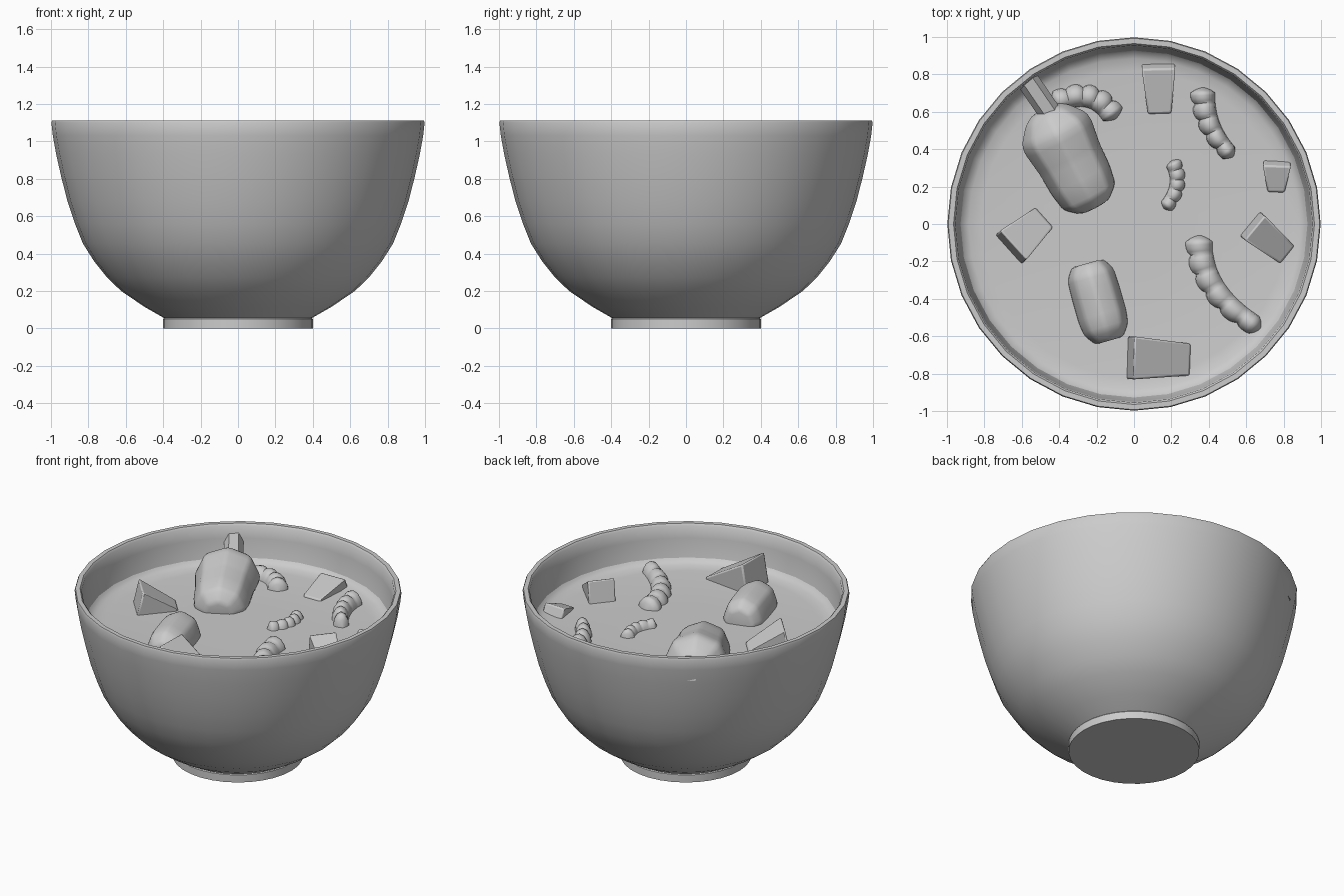
import bpy, bmesh
from math import sin, cos, pi, radians
from mathutils import Vector, Matrix

if "Cube" in bpy.data.objects:
    bpy.data.objects.remove(bpy.data.objects["Cube"])

SOUP = 0.86


def finish(bm, name, angle=35):
    bmesh.ops.recalc_face_normals(bm, faces=bm.faces)
    me = bpy.data.meshes.new(name)
    bm.to_mesh(me)
    bm.free()
    ob = bpy.data.objects.new(name, me)
    bpy.context.collection.objects.link(ob)
    bpy.ops.object.select_all(action='DESELECT')
    ob.select_set(True)
    bpy.context.view_layer.objects.active = ob
    bpy.ops.object.shade_smooth_by_angle(angle=radians(angle))
    return ob


def skin(bm, rings, caps=True):
    n = len(rings[0])
    for a, b in zip(rings, rings[1:]):
        for i in range(n):
            bm.faces.new((a[i], a[(i + 1) % n], b[(i + 1) % n], b[i]))
    if caps:
        bm.faces.new(rings[0])
        bm.faces.new(rings[-1])


def lathe(name, profile, n=32, caps=True, matrix=None, squash=1.0, angle=35):
    bm = bmesh.new()
    rings = [[bm.verts.new((r * cos(2 * pi * i / n), r * squash * sin(2 * pi * i / n), z))
              for i in range(n)] for r, z in profile]
    skin(bm, rings, caps)
    if matrix:
        bm.transform(matrix)
    return finish(bm, name, angle)


def along(a, b):
    """Matrix taking local z onto the line a-b, local x horizontal."""
    a, b = Vector(a), Vector(b)
    w = (b - a).normalized()
    u = w.cross(Vector((0, 0, 1))).normalized()
    m = Matrix((u, w.cross(u), w)).transposed().to_4x4()
    return Matrix.Translation(a) @ m


# Bowl: foot, curved outside, rounded rim, inside wall
lathe("bowl", [(.40, 0), (.40, .05), (.395, .055), (.50, .115), (.625, .20), (.70, .272),
               (.77, .36), (.83, .455), (.872, .56), (.912, .68), (.945, .81), (.972, .93),
               (.99, 1.03), (.998, 1.10), (.993, 1.112), (.965, 1.112), (.955, 1.10),
               (.948, 1.02), (.935, .93), (.905, .80), (.83, .56), (.72, .36), (.50, .18), (.3, .12)])

# Soup surface with a raised edge
lathe("soup", [(.938, .915), (.92, .885), (.885, .868), (.82, SOUP), (.3, SOUP)], caps=False, angle=60)
bm = bmesh.new()
bmesh.ops.create_circle(bm, cap_ends=True, segments=32, radius=.3, matrix=Matrix.Translation((0, 0, SOUP)))
finish(bm, "soup_middle")


# Meat chunks: rounded eight-sided bodies
def meat(name, a, b, profile, squash):
    ob = lathe(name, profile, 8, True, along(a, b), squash, 60)
    bev = ob.modifiers.new("soften", 'BEVEL')
    bev.width, bev.segments, bev.limit_method = .02, 2, 'NONE'


meat("drumstick_meat", (-.215, .10, .86), (-.475, .60, .93),
     [(.09, -.01), (.16, .05), (.178, .15), (.185, .28), (.205, .42), (.195, .47), (.13, .55), (.08, .58)], .95)
lathe("drumstick_bone", [(.06, 0), (.06, .34)], 6, True,
      along((-.385, .50, .94), (-.57, .77, 1.0)), 1.0, 30)
meat("small_meat", (-.25, -.21, .865), (-.13, -.63, .865),
     [(.09, 0), (.13, .06), (.135, .15), (.135, .30), (.125, .37), (.08, .43)], 1.15)


# Vegetable wedges: tall end sloping down to the soup
def wedge(name, hi, lo, w_hi, w_lo, top):
    hi, lo = Vector(hi), Vector(lo)
    d = (lo - hi).normalized()
    s = Vector((-d.y, d.x))
    bm = bmesh.new()
    for p, w, z in ((hi, w_hi, SOUP - .03), (hi + d * .04, w_hi, top),
                    (lo, w_lo, SOUP + .01), (lo, w_lo, SOUP - .03)):
        for k in (-.5, .5):
            q = p + s * w * k
            bm.verts.new((q.x, q.y, z))
    bmesh.ops.convex_hull(bm, input=bm.verts)
    bmesh.ops.dissolve_limit(bm, angle_limit=.02, verts=bm.verts, edges=bm.edges)
    ob = finish(bm, name, 40)
    bev = ob.modifiers.new("soften", 'BEVEL')
    bev.width, bev.segments = .01, 2


wedge("wedge_front", (-.04, -.715), (.30, -.725), .23, .17, 1.05)
wedge("wedge_left", (-.675, -.14), (-.48, .035), .21, .14, 1.01)
wedge("wedge_right", (.615, .005), (.82, -.165), .17, .12, 1.0)
wedge("wedge_back", (.13, .87), (.137, .59), .18, .125, .925)
wedge("wedge_small", (.765, .35), (.76, .17), .15, .09, .92)


# Wavy slices: curved tapering strips with lobes on the outer side
def slice_(name, a, mid, b, w0, w1, lobes, top):
    a, mid, b = Vector(a), Vector(mid), Vector(b)
    c = 2 * mid - (a + b) / 2
    out = mid - (a + b) / 2
    n, steps = 12, lobes * 6
    bm, rings = bmesh.new(), []
    for i in range(steps + 1):
        t = i / steps
        p = a * (1 - t) ** 2 + c * 2 * t * (1 - t) + b * t * t
        d = ((c - a) * (1 - t) + (b - c) * t).normalized()
        s = Vector((-d.y, d.x))
        if s.dot(out) < 0:
            s = -s
        end = max(.25, min(1, (1 - abs(2 * t - 1)) * steps / 4) ** .5)
        w = (w0 + (w1 - w0) * t) / 2 * end
        bump = abs(sin(pi * lobes * t)) ** .6
        h = (top - SOUP + .02) * end
        ring = []
        for j in range(n):
            f = 2 * pi * j / n
            x = cos(f) * w * ((.78 + .3 * bump) if cos(f) > 0 else 1)
            q = p + s * x
            ring.append(bm.verts.new((q.x, q.y, SOUP - .02 + h * sin(f) * (.85 + .15 * bump))))
        rings.append(ring)
    skin(bm, rings)
    finish(bm, name, 60)


slice_("slice_large", (.35, -.06), (.425, -.34), (.68, -.56), .15, .11, 6, .93)
slice_("slice_right", (.37, .73), (.405, .53), (.53, .36), .14, .09, 5, .94)
slice_("slice_back", (-.44, .64), (-.24, .68), (-.10, .56), .12, .13, 5, .93)
slice_("slice_small", (.20, .34), (.23, .21), (.16, .08), .09, .08, 5, .91)
